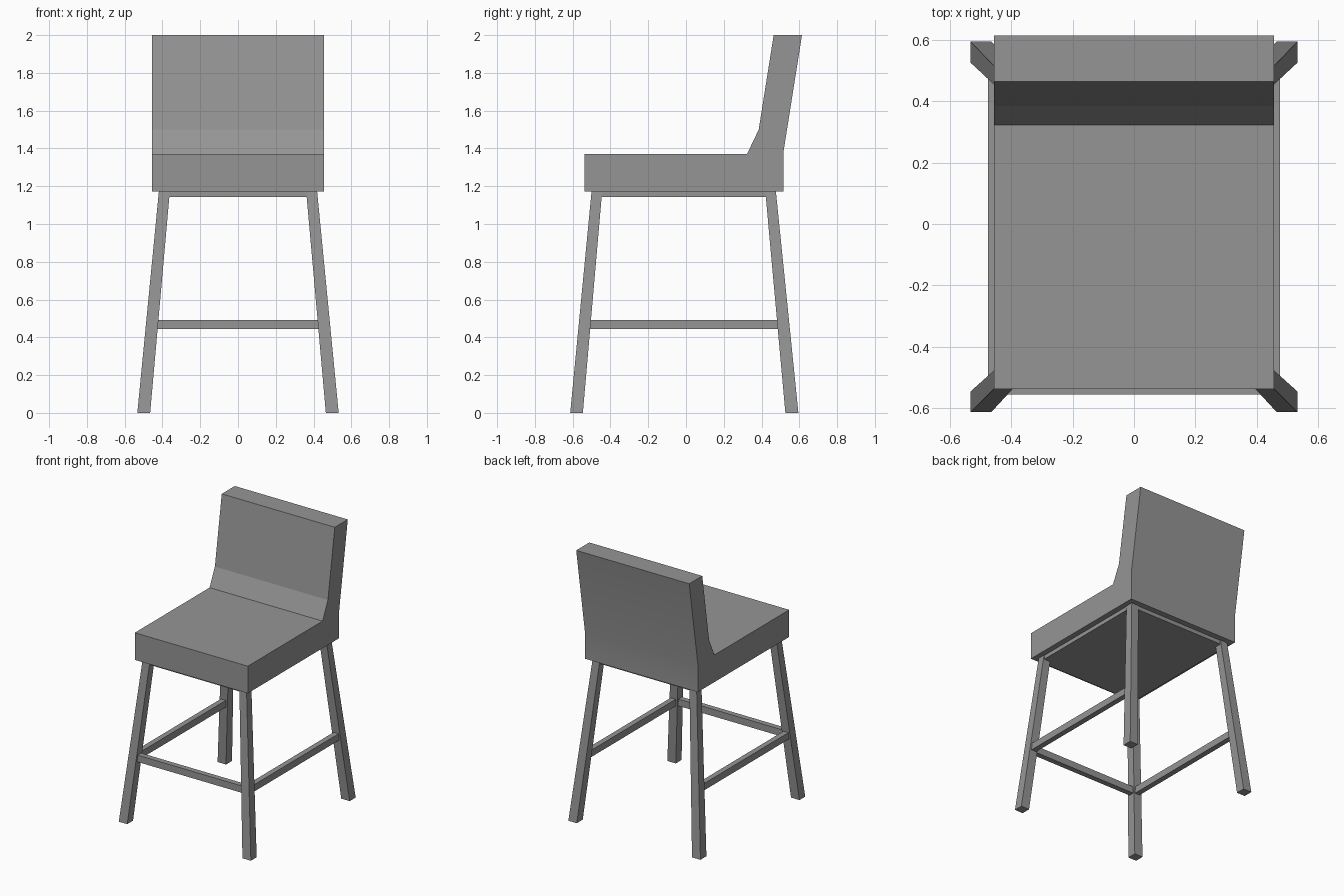
import bpy, bmesh, math

if "Cube" in bpy.data.objects:
    bpy.data.objects.remove(bpy.data.objects["Cube"])

# Dark grey finish shared by every part
grey = bpy.data.materials.new("dark_grey")
grey.diffuse_color = (0.3, 0.3, 0.3, 1)
grey.use_nodes = True
grey.node_tree.nodes["Principled BSDF"].inputs["Base Color"].default_value = grey.diffuse_color

def add_object(name, bm):
    bmesh.ops.recalc_face_normals(bm, faces=bm.faces)
    mesh = bpy.data.meshes.new(name)
    bm.to_mesh(mesh)
    bm.free()
    mesh.materials.append(grey)
    obj = bpy.data.objects.new(name, mesh)
    bpy.context.collection.objects.link(obj)
    return obj

def frustum(name, bottom, top):
    """Block between two rectangles given as (x0, x1, y0, y1, z)."""
    bm = bmesh.new()
    rings = []
    for x0, x1, y0, y1, z in (bottom, top):
        rings.append([bm.verts.new((x, y, z))
                      for x, y in ((x0, y0), (x1, y0), (x1, y1), (x0, y1))])
    lo, hi = rings
    bm.faces.new(lo)
    bm.faces.new(hi)
    for i in range(4):
        j = (i + 1) % 4
        bm.faces.new((lo[i], lo[j], hi[j], hi[i]))
    return add_object(name, bm)

def box(name, x0, x1, y0, y1, z0, z1):
    return frustum(name, (x0, x1, y0, y1, z0), (x0, x1, y0, y1, z1))

def extrude_x(name, profile, half):
    bm = bmesh.new()
    face = bm.faces.new([bm.verts.new((-half, y, z)) for y, z in profile])
    new = bmesh.ops.extrude_face_region(bm, geom=[face])["geom"]
    verts = [g for g in new if isinstance(g, bmesh.types.BMVert)]
    bmesh.ops.translate(bm, verts=verts, vec=(2 * half, 0, 0))
    return add_object(name, bm)

def mirror_x(obj):
    obj.modifiers.new("mirror", 'MIRROR').use_axis[0] = True

# Upholstered seat and reclined backrest, one side profile
seat = extrude_x("seat_and_backrest", [
    (-0.538, 1.172), (0.515, 1.172), (0.515, 1.375), (0.614, 2.0),
    (0.464, 2.0), (0.385, 1.50), (0.323, 1.37), (-0.538, 1.37)], 0.456)
bpy.context.view_layer.objects.active = seat
seat.select_set(True)
bpy.ops.object.shade_smooth_by_angle(angle=math.radians(12))

# Thin base panel under the seat
box("seat_base", -0.415, 0.415, -0.495, 0.472, 1.143, 1.172)

# Splayed, slightly tapered legs
mirror_x(frustum("front_legs", (0.465, 0.533, -0.613, -0.546, 0),
                 (0.361, 0.419, -0.500, -0.444, 1.172)))
mirror_x(frustum("back_legs", (0.465, 0.533, 0.526, 0.595, 0),
                 (0.361, 0.419, 0.420, 0.476, 1.172)))

# Footrest rails on the front and both sides
box("front_rail", -0.44, 0.44, -0.555, -0.515, 0.443, 0.493)
mirror_x(box("side_rails", 0.435, 0.475, -0.52, 0.50, 0.443, 0.493))
